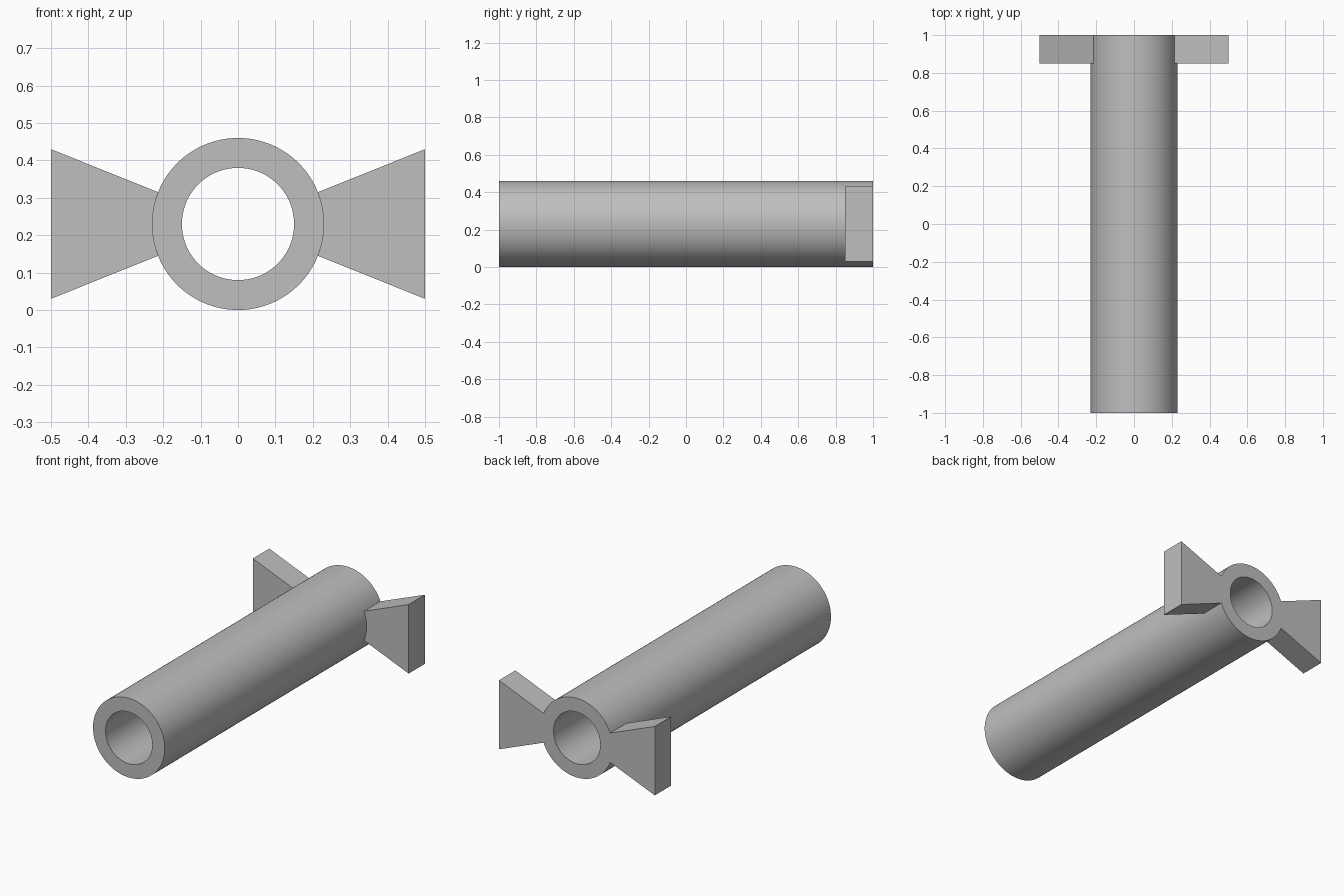
import bpy, bmesh, math

if "Cube" in bpy.data.objects:
    bpy.data.objects.remove(bpy.data.objects["Cube"], do_unlink=True)

OUTER, INNER, HEIGHT = 0.23, 0.15, 0.23
SEGMENTS = 96

grey = bpy.data.materials.new("plain grey")
grey.use_nodes = True
colour = (0.52, 0.52, 0.52, 1)
grey.diffuse_color = colour
grey.node_tree.nodes["Principled BSDF"].inputs["Base Color"].default_value = colour


def finish(name, bm):
    bmesh.ops.recalc_face_normals(bm, faces=bm.faces)
    mesh = bpy.data.meshes.new(name)
    bm.to_mesh(mesh)
    bm.free()
    mesh.materials.append(grey)
    obj = bpy.data.objects.new(name, mesh)
    bpy.context.collection.objects.link(obj)
    bpy.ops.object.select_all(action="DESELECT")
    obj.select_set(True)
    bpy.context.view_layer.objects.active = obj
    bpy.ops.object.shade_smooth_by_angle(angle=math.radians(30))
    return obj


# Hollow tube: four concentric rings bridged into a closed wall
bm = bmesh.new()
rings = []
for radius, y in ((OUTER, -1), (OUTER, 1), (INNER, 1), (INNER, -1)):
    ring = []
    for i in range(SEGMENTS):
        a = math.tau * i / SEGMENTS
        ring.append(bm.verts.new((radius * math.cos(a), y, HEIGHT + radius * math.sin(a))))
    rings.append(ring)
for k in range(4):
    a, b = rings[k], rings[(k + 1) % 4]
    for i in range(SEGMENTS):
        j = (i + 1) % SEGMENTS
        bm.faces.new((a[i], a[j], b[j], b[i]))
finish("tube", bm)

# Flared wings at the back end, their inner edge following the tube
for name, side in (("left_wing", 1), ("right_wing", -1)):
    bm = bmesh.new()
    spread = math.radians(21.7)
    profile = [(0.5, -0.2), (0.5, 0.2)]
    for i in range(13):
        a = spread * (1 - i / 6)
        profile.append((OUTER * math.cos(a), OUTER * math.sin(a)))
    face = bm.faces.new([bm.verts.new((side * x, 0.85, HEIGHT + z)) for x, z in profile])
    extruded = bmesh.ops.extrude_face_region(bm, geom=[face])["geom"]
    bmesh.ops.translate(bm, vec=(0, 0.15, 0),
                        verts=[v for v in extruded if isinstance(v, bmesh.types.BMVert)])
    finish(name, bm)
